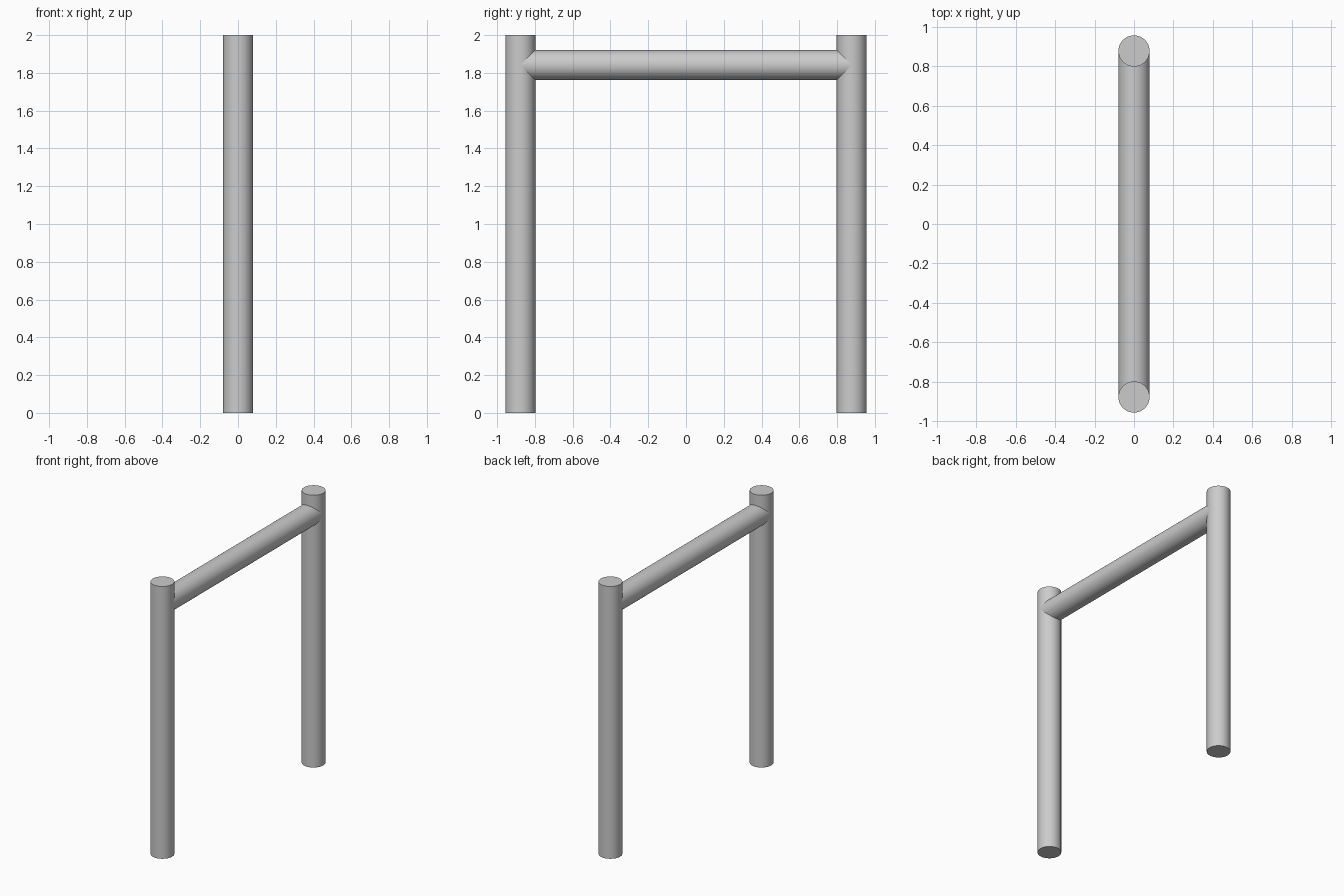
import bpy
import math

if "Cube" in bpy.data.objects:
    bpy.data.objects.remove(bpy.data.objects["Cube"])

RADIUS = 0.079
POST_Y = 0.877
HEIGHT = 2.0
BAR_Z = 1.841


def pole(name, length, location, rotation=(0, 0, 0)):
    bpy.ops.mesh.primitive_cylinder_add(vertices=64, radius=RADIUS, depth=length,
                                        location=location, rotation=rotation)
    obj = bpy.context.object
    obj.name = name
    bpy.ops.object.shade_smooth_by_angle(angle=math.radians(30))
    return obj


# Upright posts
for name, side in (("front_post", -1), ("back_post", 1)):
    pole(name, HEIGHT, (0, side * POST_Y, HEIGHT / 2))

# Crossbar, running between the post centres
pole("crossbar", 2 * POST_Y, (0, 0, BAR_Z), (math.radians(90), 0, 0))
